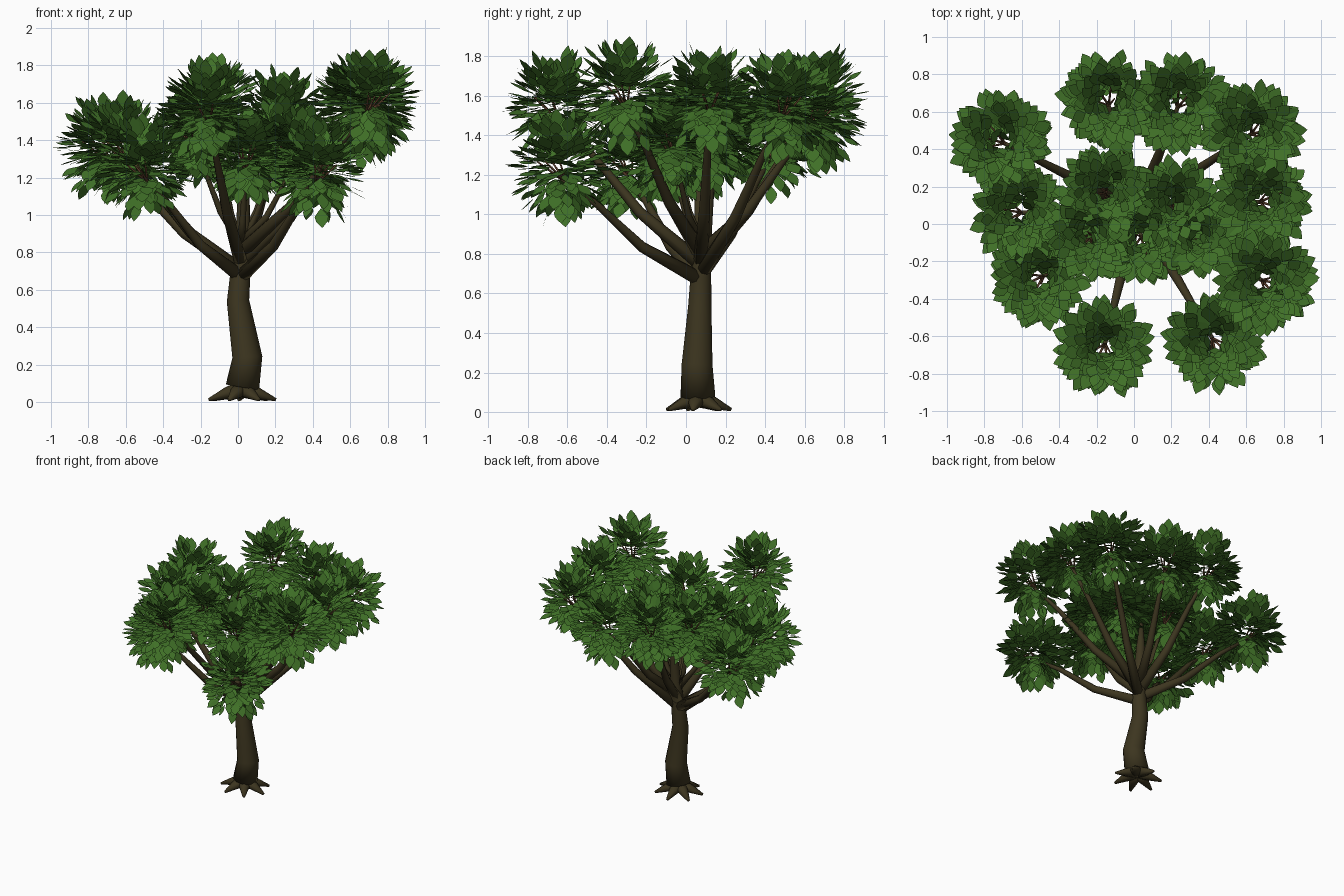
import bpy, bmesh, math, random
from mathutils import Vector

if "Cube" in bpy.data.objects:
    bpy.data.objects.remove(bpy.data.objects["Cube"])

random.seed(4)

def material(name, col):
    m = bpy.data.materials.new(name)
    m.diffuse_color = (*col, 1)
    m.use_nodes = True
    m.node_tree.nodes["Principled BSDF"].inputs["Base Color"].default_value = m.diffuse_color
    return m

BARK = material("dark bark", (0.046, 0.036, 0.014))
TWIG = material("twig brown", (0.1, 0.046, 0.022))
LEAF = material("leaf green", (0.05, 0.16, 0.02))

def finish(name, bm, mat, smooth=True):
    me = bpy.data.meshes.new(name)
    bm.to_mesh(me)
    bm.free()
    me.materials.append(mat)
    for p in me.polygons:
        p.use_smooth = smooth
    ob = bpy.data.objects.new(name, me)
    bpy.context.collection.objects.link(ob)
    return ob

def tube(bm, pts, radii, sides=10, squash=1.0):
    """Tapered tube through the points, closed at both ends."""
    pts = [Vector(p) for p in pts]
    rings = []
    for i, (p, r) in enumerate(zip(pts, radii)):
        d = (pts[min(i + 1, len(pts) - 1)] - pts[max(i - 1, 0)]).normalized()
        ref = Vector((0, 0, 1)) if abs(d.z) < 0.9 else Vector((0, 1, 0))
        u = d.cross(ref).normalized()
        v = u.cross(d)
        rings.append([bm.verts.new(p + r * (math.cos(a) * u + squash * math.sin(a) * v))
                      for a in (k * math.tau / sides for k in range(sides))])
    for a, b in zip(rings, rings[1:]):
        for k in range(sides):
            j = (k + 1) % sides
            bm.faces.new((a[k], a[j], b[j], b[k]))
    bm.faces.new(rings[0][::-1])
    bm.faces.new(rings[-1])
    bmesh.ops.recalc_face_normals(bm, faces=bm.faces)

# Trunk: bent and tapering
bm = bmesh.new()
tube(bm, [(0.024, 0.06, 0.08), (0.05, 0.056, 0.24), (0.0, 0.07, 0.54),
          (0.012, 0.075, 0.68), (0.025, 0.085, 0.82), (0.03, 0.11, 1.1), (0.03, 0.12, 1.32)],
     [0.09, 0.08, 0.06, 0.054, 0.042, 0.032, 0.012], 14)
finish("trunk", bm, BARK)

# Roots: star of flattened spikes
bm = bmesh.new()
for k in range(7):
    a = -math.pi / 3 + k * math.tau / 7
    c, s = math.cos(a), 0.92 * math.sin(a)
    tube(bm, [(0.02 + c * r, 0.06 + s * r, z) for r, z in ((0.0, 0.07), (0.09, 0.045), (0.184, 0.012))],
         [0.055, 0.036, 0.01], 8, 0.85)
finish("roots", bm, BARK)

# Leaf clusters: centre x, y, z and radius; the last few fill the middle
CLUSTERS = [(-0.71, 0.44, 1.36, 0.29), (-0.14, 0.65, 1.57, 0.29), (0.24, 0.64, 1.50, 0.29),
            (0.64, 0.49, 1.55, 0.29), (0.69, 0.12, 1.58, 0.28), (0.70, -0.31, 1.61, 0.29),
            (0.43, -0.63, 1.24, 0.285), (-0.16, -0.66, 1.55, 0.28), (-0.50, -0.29, 1.25, 0.285),
            (-0.62, 0.06, 1.36, 0.28), (-0.16, 0.17, 1.42, 0.27), (0.22, 0.1, 1.38, 0.27),
            (-0.24, -0.07, 1.42, 0.25), (0.04, -0.08, 1.31, 0.26), (0.34, -0.07, 1.36, 0.23)]

# Branches: rise from the fork, each with a knee, ending in a bundle of twigs
bm, tw = bmesh.new(), bmesh.new()
for i, (x, y, z, r) in enumerate(CLUSTERS):
    inner = i >= 10
    start = Vector((0.015, 0.075, 0.67 if z < 1.3 else 0.85 if inner else 0.70 + 0.05 * (i % 3)))
    end = Vector((x, y, z - 0.06))
    knee = start.lerp(end, 0.42) - Vector((0, 0, 0.05))
    radii = [0.025, 0.018, 0.012, 0.006] if inner else [0.039, 0.028, 0.018, 0.01]
    tube(bm, [start, knee, start.lerp(end, 0.75), end], radii, 8)
    out = (end - start).normalized() * 0.09
    for k in range(4):
        a = k * math.tau / 4 + i
        tip = end + out + Vector((math.cos(a) * 0.06, math.sin(a) * 0.06, 0.04))
        tube(tw, [end - out * 0.3, tip], [0.008, 0.004], 5)
finish("branches", bm, BARK)
finish("twigs", tw, TWIG)

# Leaves: pointing outward from each cluster centre, top side up
HALF = [(0.02, 0.024), (0.036, 0.046), (0.030, 0.072), (0.013, 0.094)]
OUTLINE = [(0, 0)] + HALF + [(0, 0.108)] + [(-a, b) for a, b in HALF[::-1]]
for i, (x, y, z, R) in enumerate(CLUSTERS):
    bm = bmesh.new()
    n = 270
    for k in range(n):
        az = k * 2.39996 + random.uniform(-0.25, 0.25)
        el = math.asin(-0.94 + 1.9 * (k + 0.5) / n) + random.uniform(-0.1, 0.1)
        d = Vector((math.cos(az) * math.cos(el), math.sin(az) * math.cos(el), math.sin(el)))
        side = Vector((math.sin(az), -math.cos(az), 0))
        up = side.cross(d)
        side = (side + up * random.uniform(-0.35, 0.35)).normalized()
        tip = R * (1.04 - 0.5 * random.random() ** 1.2)
        size = random.uniform(0.85, 1.1)
        place = d * (tip - 0.108 * size)
        place.z *= 1.18
        base = Vector((x, y, z)) + place
        f = bm.faces.new([bm.verts.new(base + size * (side * a + d * b)) for a, b in OUTLINE])
        f.normal_update()
        if f.normal.dot(up) < 0:
            f.normal_flip()
    finish("leaf_cluster_%d" % (i + 1), bm, LEAF, False)
